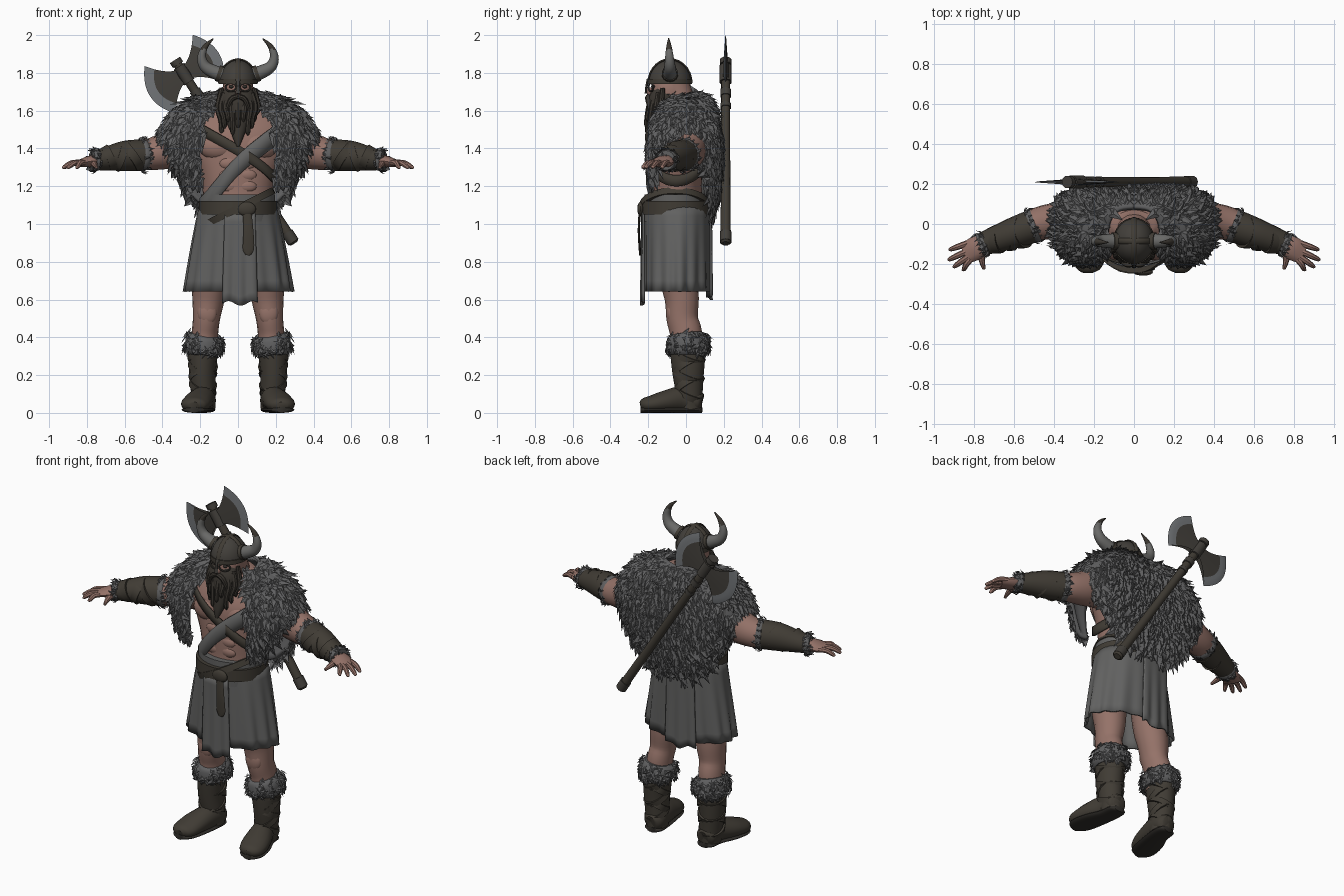
import bpy, bmesh, math, random
from mathutils import Vector as V

random.seed(4)
if "Cube" in bpy.data.objects:
    bpy.data.objects.remove(bpy.data.objects["Cube"])


def material(name, r, g, b, rough=0.8):
    m = bpy.data.materials.new(name)
    m.use_nodes = True
    m.diffuse_color = (r, g, b, 1)
    node = m.node_tree.nodes["Principled BSDF"]
    node.inputs["Base Color"].default_value = (r, g, b, 1)
    node.inputs["Roughness"].default_value = rough
    return m


SKIN = material("skin", .3, .17, .14)
FUR = material("grey fur", .115, .115, .117)
CLOTH = material("grey cloth", .12, .12, .118)
LEATHER = material("brown leather", .052, .045, .035)
HAIR = material("dark hair", .043, .037, .03)
HORN = material("horn", .14, .14, .135)
STEEL = material("bright steel", .17, .18, .19)
IRON = material("dark iron", .055, .05, .043)
SOLE = material("dark sole", .03, .027, .023)
Y, Z, X = V((0, 1, 0)), V((0, 0, 1)), V((1, 0, 0))


def build(name, bm, mats, mirror=False, thick=0):
    bmesh.ops.recalc_face_normals(bm, faces=bm.faces)
    me = bpy.data.meshes.new(name)
    bm.to_mesh(me)
    bm.free()
    ob = bpy.data.objects.new(name, me)
    bpy.context.collection.objects.link(ob)
    for m in mats if isinstance(mats, list) else [mats]:
        me.materials.append(m)
    if thick:
        mod = ob.modifiers.new("thickness", "SOLIDIFY")
        mod.thickness, mod.offset = thick, 0
    if mirror:
        ob.modifiers.new("mirror", "MIRROR")
    return ob


def spline(pts, k):
    """Smooth curve through points of any dimension."""
    out = []
    for i in range(len(pts) - 1):
        p = [pts[max(0, min(len(pts) - 1, i + d))] for d in (-1, 0, 1, 2)]
        for s in range(k):
            t = s / k
            out.append([b + .5 * t * (c - a + t * (2 * a - 5 * b + 4 * c - d + t * (3 * (b - c) + d - a)))
                        for a, b, c, d in zip(*p)])
    return out + [list(pts[-1])]


def tube(name, pts, mat, n=16, k=4, ref=Y, mirror=False):
    """Loft elliptical sections (x, y, z, half width a, half width b)."""
    pts = spline(pts, k)
    bm, rings = bmesh.new(), []
    for i, p in enumerate(pts):
        t = (V(pts[min(i + 1, len(pts) - 1)][:3]) - V(pts[max(i - 1, 0)][:3])).normalized()
        side = ref.cross(t).normalized()
        up = t.cross(side)
        rings.append([bm.verts.new(V(p[:3]) + side * p[3] * math.cos(j * math.tau / n)
                                   + up * p[4] * math.sin(j * math.tau / n)) for j in range(n)])
    for r, s in zip(rings, rings[1:]):
        for j in range(n):
            bm.faces.new((r[j], r[(j + 1) % n], s[(j + 1) % n], s[j]))
    bm.faces.new(rings[0])
    bm.faces.new(rings[-1])
    return build(name, bm, mat, mirror)


def sheet(name, fn, nu, nv, mat, wrap=False, thick=0, mirror=False):
    bm = bmesh.new()
    g = [[bm.verts.new(fn(i / nu, j / nv)) for j in range(nv + 1)] for i in range(nu + (not wrap))]
    for i in range(nu):
        a, b = g[i], g[(i + 1) % len(g)]
        for j in range(nv):
            bm.faces.new((a[j], b[j], b[j + 1], a[j + 1]))
    return build(name, bm, mat, mirror, thick)


def ball(name, c, r, mat, mirror=False):
    bm = bmesh.new()
    bmesh.ops.create_uvsphere(bm, u_segments=20, v_segments=12, radius=1)
    for v in bm.verts:
        v.co = V(c) + V([a * b for a, b in zip(v.co, r)])
    return build(name, bm, mat, mirror)


def fur(name, ob, count, centre, flow, size, mirror=True):
    """Scatter pointed locks over a surface."""
    me, bm = ob.data, bmesh.new()
    faces = random.choices(list(me.polygons), [f.area for f in me.polygons], k=count)
    for f in faces:
        w = [random.random() ** 2 + .01 for _ in f.vertices]
        p = sum((me.vertices[i].co * a for i, a in zip(f.vertices, w)), V()) / sum(w)
        n = f.normal.copy()
        if n.dot(p - V(centre)) < 0:
            n = -n
        d = V(flow) + V([random.uniform(-.6, .6) for _ in range(3)])
        d = (d - n * d.dot(n)).normalized()
        s, l = n.cross(d) * size * random.uniform(.3, .5), size * random.uniform(.7, 1.3)
        base = p + n * size * .1
        v = [bm.verts.new(q) for q in (base + s, base - s, base + n * size * .25 + d * l * .3,
                                       base + d * l + n * size * random.uniform(.1, .4))]
        for a, b, c in ((0, 2, 3), (2, 1, 3), (0, 1, 2)):
            bm.faces.new((v[a], v[b], v[c]))
    return build(name, bm, FUR, mirror)


# torso
TORSO = [(0, -.05, 1.02, .185, .15), (0, -.05, 1.15, .185, .135), (0, -.05, 1.25, .2, .135),
         (0, -.04, 1.35, .24, .14), (0, -.03, 1.45, .27, .14), (0, -.015, 1.54, .26, .11),
         (0, 0, 1.61, .19, .09), (0, 0, 1.66, .1, .07)]
tube("torso", TORSO, SKIN, 28)
ball("chest_muscles", (.1, -.12, 1.41), (.11, .062, .075), SKIN, True)
for i in range(3):
    ball("stomach_muscle", (.045, -.16, 1.2 + .06 * i), (.055, .026, .036), SKIN, True)
tube("neck", [(0, 0, 1.55, .1, .09), (0, -.02, 1.63, .085, .075), (0, -.06, 1.74, .08, .08)], SKIN)

# chest straps follow the torso section at each height
PROFILE = spline(TORSO, 6)


def strap(name, z0, slope, width, mat):
    def fn(u, v):
        a = u * math.tau
        z = z0 + slope * .23 * math.cos(a)
        s = min(PROFILE, key=lambda q: abs(q[2] - z))
        return (s[3] + .014) * math.cos(a), s[1] + (s[4] + .024) * math.sin(a), z + (v - .5) * width
    sheet(name, fn, 48, 2, mat, True, .012)


strap("cloth_sash", 1.31, 1.0, .11, CLOTH)
strap("leather_strap", 1.39, -.7, .06, LEATHER)

# arms and hands
tube("arms", [(.18, 0, 1.46, .12, .1), (.3, .01, 1.43, .12, .1), (.38, .015, 1.39, .1, .092),
              (.46, .005, 1.37, .085, .085), (.52, -.015, 1.365, .078, .078), (.6, -.045, 1.36, .074, .072),
              (.7, -.08, 1.345, .05, .055), (.78, -.11, 1.33, .03, .045)], SKIN, mirror=True)
tube("palms", [(.74, -.095, 1.335, .032, .042), (.79, -.12, 1.33, .03, .058), (.845, -.15, 1.32, .017, .052)],
     SKIN, 12, mirror=True)
for x, y in ((.925, -.13), (.93, -.18), (.905, -.215), (.86, -.23)):
    bx, by = .825 + (x - .89) * .25, -.145 + (y + .19) * .8
    tube("finger", [(bx, by, 1.325, .016, .016), ((bx + x) / 2, (by + y) / 2, 1.322, .015, .015),
                    (x - .01, y + .004, 1.302, .011, .011), (x, y, 1.296, .004, .004)], SKIN, 8, 3, Z, True)
tube("thumbs", [(.765, -.12, 1.325, .022, .02), (.76, -.18, 1.315, .016, .015), (.75, -.225, 1.3, .008, .008)],
     SKIN, 8, 3, Z, True)

# bracers with wraps and fur cuffs
tube("bracers", [(.51, -.012, 1.365, .083, .083), (.6, -.045, 1.36, .08, .078), (.7, -.08, 1.345, .062, .066),
                 (.75, -.098, 1.337, .053, .058)], LEATHER, mirror=True)
for i, tilt in enumerate((.012, -.008, .006)):
    x, r = .565 + i * .06, .086 - i * .009
    tube("bracer_wrap", [(x - .018, .006 - .36 * (x - .45), 1.36 - i * .004 + tilt, r, r),
                         (x + .018, -.36 * (x - .45), 1.358 - i * .005 - tilt, r - .005, r - .004)],
         LEATHER, k=1, mirror=True)
for x, y, z, r, d in ((.505, -.01, 1.365, .084, -1), (.755, -.1, 1.337, .055, 1)):
    cuff = tube("bracer_cuff", [(x - .018, y + .007, z, r * .95, r * .95), (x, y, z, r + .004, r + .004),
                                (x + .018, y - .007, z, r * .95, r * .95)], FUR, k=2, mirror=True)
    fur("bracer_cuff_fur", cuff, 110, (x, y, z), (d, -.4 * d, 0), .028)

# legs and boots
tube("legs", [(.14, -.04, .85, .1, .11), (.15, -.035, .7, .095, .1), (.157, -.022, .6, .085, .09),
              (.167, -.02, .5, .072, .083), (.175, .0, .42, .07, .085), (.18, 0, .3, .07, .08)], SKIN, mirror=True)
ball("kneecaps", (.163, -.08, .53), (.052, .027, .065), SKIN, True)
tube("boot_shafts", [(.18, .01, .39, .08, .097), (.185, .01, .3, .076, .092), (.188, .012, .2, .07, .082),
                     (.183, .018, .1, .065, .07), (.18, .02, .02, .06, .065)], LEATHER, mirror=True)
FOOT = [(.178, .085, .055, .035, .045), (.178, .06, .06, .06, .058), (.185, -.02, .072, .065, .07),
        (.21, -.11, .06, .078, .058), (.226, -.18, .047, .077, .046), (.231, -.222, .042, .06, .036),
        (.232, -.241, .038, .03, .02)]
tube("boot_feet", FOOT, LEATHER, ref=Z, mirror=True)
tube("boot_soles", [(x, y, .016, a * .96, .016) for x, y, z, a, b in FOOT], SOLE, ref=Z, mirror=True)
for i in range(5):
    z, t, r = .1 + i * .05, .014 * (-1) ** i, .071 + i * .0025
    tube("boot_wrap", [(.186 - t / 3, .016 - t / 2, z - .014, r, r + .01), (.186 + t / 3, .014 + t / 2, z + .014, r, r + .01)],
         LEATHER, k=1, mirror=True)
top = tube("boot_cuffs", [(.18, .01, .31, .085, .095), (.18, .01, .335, .1, .11), (.18, .01, .39, .097, .107),
                          (.177, .008, .415, .077, .09)], FUR, k=3, mirror=True)
fur("boot_cuff_fur", top, 280, (.18, .01, .36), (0, 0, -.6), .036)

# kilt and flaps
def kilt(u, v):
    a = u * math.tau
    r = 1 + .035 * v * math.sin(15 * a) + .02 * v * math.sin(7 * a + 1)
    return (.198 + .083 * v ** .8) * r * math.cos(a), -.047 + .17 * r * math.sin(a), 1.1 - .458 * v


def flap(name, cx, w, side, bottom):
    def fn(u, v):
        x = cx + (u - .5) * w * (1 + .15 * v)
        y = -.05 + side * (.182 * math.sqrt(1 - (x / .32) ** 2) + .006 * v * math.sin(u * 16))
        return x, y, 1.06 + (bottom + .012 * math.sin(u * 9) - 1.06) * v
    sheet(name, fn, 20, 10, CLOTH, thick=.012)


sheet("kilt", kilt, 120, 8, CLOTH, True, .01)
flap("front_flap", .01, .16, -1, .58)
flap("back_flap", -.05, .17, 1, .61)

# belt, knot and hanging end
for z, h, r, d, mat in ((1.135, .022, .196, .165, CLOTH), (1.035, .022, .198, .177, CLOTH),
                        (1.085, .036, .208, .189, LEATHER)):
    tube("belt_layer", [(0, -.055, z - h, r, d), (0, -.055, z + h, r, d)], mat, 40, 1)
tube("belt_overlap", [(.008, -.057, 1.068, .212, .191), (-.008, -.057, 1.1, .212, .191)], LEATHER, 40, 1)
ball("belt_knot", (.045, -.24, 1.08), (.05, .018, .038), LEATHER)
tube("belt_end", [(.045, -.242, 1.1, .022, .007), (.055, -.25, .97, .026, .006), (.055, -.245, .87, .03, .006),
                  (.05, -.243, .835, .012, .005)], LEATHER, 10)

# fur cape: columns run from collar to hem, back centre round to the front
COLUMNS = [
    [(0, .08, 1.68), (0, .14, 1.6), (0, .17, 1.42), (0, .165, 1.2), (0, .13, 1.04)],
    [(.07, .07, 1.69), (.16, .13, 1.62), (.2, .17, 1.42), (.18, .16, 1.2), (.13, .13, 1.06)],
    [(.11, .03, 1.69), (.26, .1, 1.62), (.34, .14, 1.45), (.3, .13, 1.27), (.22, .12, 1.13)],
    [(.125, -.02, 1.67), (.28, .02, 1.63), (.39, .04, 1.49), (.36, .1, 1.36), (.285, .11, 1.21)],
    [(.125, -.06, 1.66), (.27, -.07, 1.62), (.37, -.07, 1.52), (.4, -.07, 1.47), (.395, -.07, 1.45)],
    [(.12, -.09, 1.64), (.24, -.14, 1.58), (.31, -.17, 1.46), (.29, -.18, 1.34), (.27, -.165, 1.24)],
    [(.115, -.11, 1.62), (.17, -.16, 1.55), (.2, -.185, 1.42), (.2, -.185, 1.3), (.205, -.165, 1.21)]]
rows = list(zip(*[spline(c, 3) for c in COLUMNS]))
GRID = [spline(r, 4) for r in rows]
cape = sheet("fur_cape", lambda u, v: GRID[round(v * 12)][round(u * 24)], 24, 12, FUR, thick=.025, mirror=True)
fur("cape_fur", cape, 950, (.1, -.03, 1.35), (.15, 0, -1), .072)

# head, face and beard
ball("head", (0, -.085, 1.7), (.083, .1, .12), SKIN)
ball("nose", (0, -.19, 1.7), (.016, .02, .022), SKIN)
ball("eyes", (.036, -.174, 1.727), (.013, .012, .009), SOLE, True)
tube("beard", [(0, -.105, 1.69, .088, .072), (0, -.13, 1.645, .1, .075), (0, -.15, 1.58, .08, .06),
               (0, -.18, 1.5, .045, .035), (0, -.195, 1.45, .025, .022), (0, -.205, 1.41, .008, .008)], HAIR)
tube("moustache", [(0, -.2, 1.675, .012, .014), (.035, -.2, 1.66, .014, .016), (.06, -.19, 1.6, .009, .01),
                   (.062, -.19, 1.56, .003, .003)], HAIR, 8, 4, Y, True)
for i in range(9):
    a = -1.25 + i * .3125
    x, y = .1 * math.sin(a), -.105 - .09 * math.cos(a)
    end = 1.47 + .035 * (i % 3)
    root = 1.67 + .06 * abs(math.sin(a)) ** 4
    tube("hair_braid", [(x * .9, y + .01, root, .012, .012), (x * 1.1, y, 1.62, .018, .016),
                        (x * .95, y - .012, (1.62 + end) / 2, .013, .013), (x * .9, y - .012, end + .02, .014, .014),
                        (x * .9, y - .01, end, .004, .004)], HAIR, 8)

# helmet with rim, crest bands and eye guard
ARC = [i * math.pi / 16 for i in range(8)]
tube("helmet_dome", [(0, -.085, 1.745 + .123 * math.sin(a), .1 * math.cos(a), .113 * math.cos(a)) for a in ARC]
     + [(0, -.085, 1.87, .004, .004)], IRON, 28, 1)
tube("helmet_rim", [(0, -.085, 1.742, .104, .117), (0, -.085, 1.768, .103, .116)], LEATHER, 28, 1)
SWEEP = [i * math.pi / 14 for i in range(15)]
tube("helmet_crest", [(0, -.085 - .114 * math.cos(a), 1.745 + .127 * math.sin(a), .006, .014) for a in SWEEP],
     LEATHER, 8, 1, X)
tube("helmet_cross_band", [(.101 * math.cos(a), -.085, 1.745 + .126 * math.sin(a), .006, .014) for a in SWEEP],
     LEATHER, 8, 1)
tube("nose_guard", [(0, -.2, 1.77, .014, .007), (0, -.209, 1.73, .009, .006), (0, -.213, 1.69, .014, .006)], IRON, 8)
EYE = [i * math.tau / 14 for i in range(15)]
tube("eye_guards", [(.038 + .029 * math.cos(a), -.186 + .012 * math.cos(a), 1.724 + .022 * math.sin(a), .005, .005)
                    for a in EYE], IRON, 8, 1, mirror=True)

# horns with dark tips and collars
horns = tube("horns", [(.08, -.085, 1.79, .04, .04), (.125, -.085, 1.805, .036, .036), (.175, -.085, 1.835, .03, .03),
                       (.192, -.088, 1.885, .023, .023), (.172, -.09, 1.94, .014, .014), (.13, -.092, 1.982, .003, .003)],
             [HORN, HAIR], 14, 5, mirror=True)
for f in horns.data.polygons:
    f.material_index = int(f.center.z > 1.925)
tube("horn_collars", [(.09, -.085, 1.793, .044, .044), (.108, -.085, 1.799, .043, .043)], LEATHER, 14, 1, mirror=True)

# double axe slung on the back
HEAD, UP, OUT = V((-.285, .21, 1.793)), V((-.545, 0, .838)), V((.838, 0, .545))


def on_handle(s, r):
    return (*(HEAD + UP * s), r, r)


tube("axe_handle", [on_handle(s, r) for s, r in ((-1.07, .02), (-1.06, .03), (-1, .027), (-.5, .024), (.07, .024))],
     LEATHER, 12, 1)
for s, h, r in ((0, .05, .033), (-1.03, .03, .032), (.075, .015, .032), (-.12, .02, .03), (-.2, .012, .029)):
    tube("axe_socket_ring", [on_handle(s - h, r), on_handle(s + h, r)], IRON, 10, 1)
for sign in (1, -1):
    def blade(u, v):
        s, t = 1 - abs(2 * u - 1), 2 * v - 1
        reach = .015 + s * (.137 + .063 * (1 - t * t))
        span = t * (.04 + .11 * s ** 1.7)
        half = (.014 * (1 - s) + .002) * (1 if u < .5 else -1)
        return HEAD + OUT * sign * reach + UP * span + Y * half
    ob = sheet("axe_blade", blade, 24, 16, [IRON, STEEL], True)
    for i, f in enumerate(ob.data.polygons):
        f.material_index = int(9 <= i // 16 <= 14)

# smooth shading with sharp edges kept
bpy.ops.object.select_all(action="DESELECT")
for ob in bpy.context.scene.objects:
    if ob.type == "MESH" and not ob.name.startswith(("cape_fur", "boot_cuff_fur", "bracer_cuff_fur")):
        ob.select_set(True)
        bpy.context.view_layer.objects.active = ob
bpy.ops.object.shade_smooth_by_angle(angle=math.radians(40))
